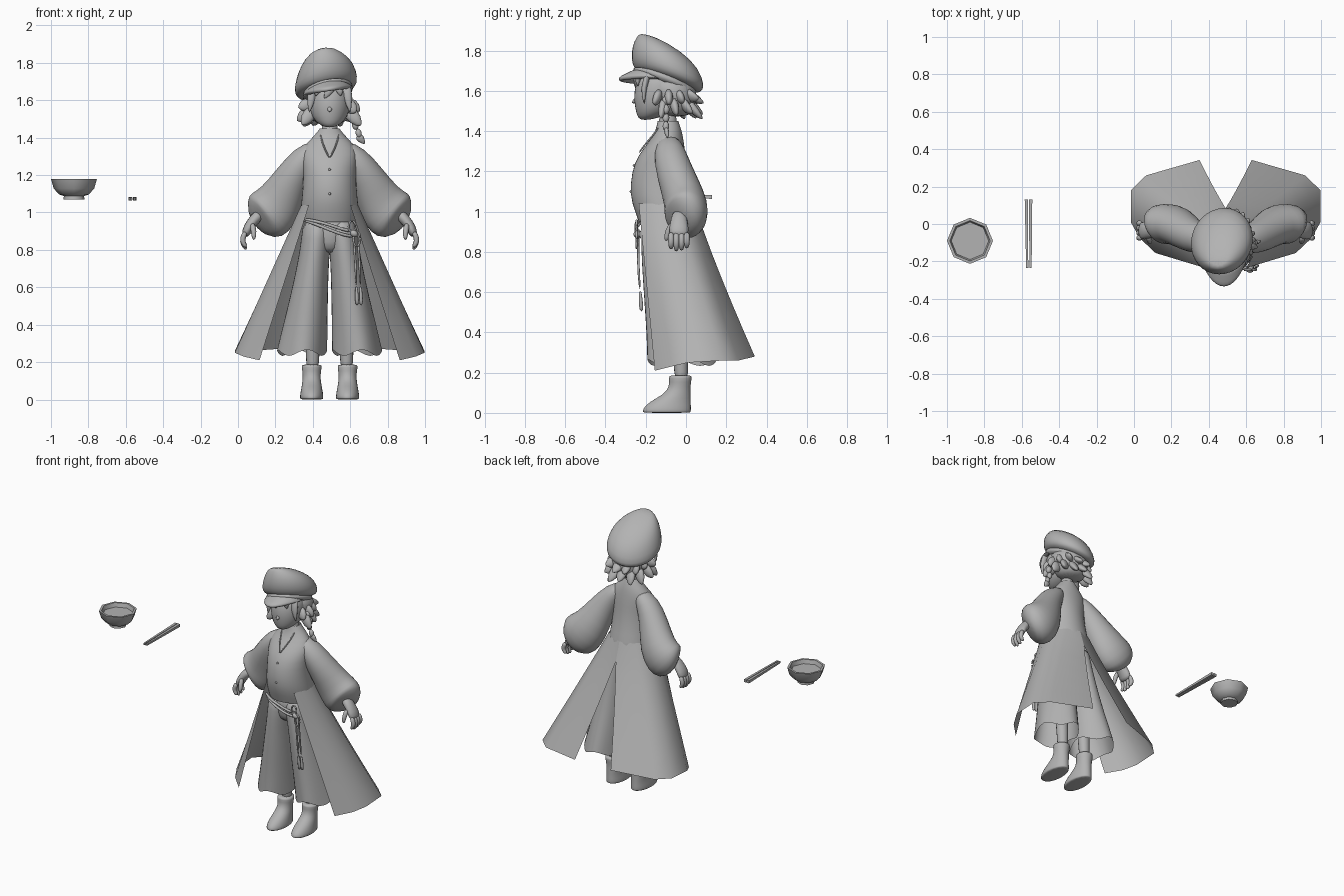
import bpy, bmesh, math, random
from mathutils import Vector, Euler

random.seed(4)
if "Cube" in bpy.data.objects:
    bpy.data.objects.remove(bpy.data.objects["Cube"])

clay = bpy.data.materials.new("plain_grey")
clay.use_nodes = True
GREY = (0.45, 0.45, 0.45, 1)
clay.diffuse_color = GREY
clay.node_tree.nodes["Principled BSDF"].inputs["Base Color"].default_value = GREY
FIGURE_X = 0.49


def loft(name, rings, closed=True, caps=(True, True), smooth=1, dx=FIGURE_X, thick=0, soft=True):
    """Skin a list of point rows, optionally closed and capped."""
    bm = bmesh.new()
    rows = [[bm.verts.new(Vector(p) + Vector((dx, 0, 0))) for p in r] for r in rings]
    n = len(rows[0])
    for a, b in zip(rows, rows[1:]):
        for i in range(n if closed else n - 1):
            j = (i + 1) % n
            bm.faces.new((a[i], a[j], b[j], b[i]))
    for row, cap in zip((rows[0], rows[-1]), caps):
        if closed and cap:
            bm.faces.new(row)
    bmesh.ops.recalc_face_normals(bm, faces=bm.faces)
    for f in bm.faces:
        f.smooth = soft
    me = bpy.data.meshes.new(name)
    bm.to_mesh(me)
    bm.free()
    me.materials.append(clay)
    ob = bpy.data.objects.new(name, me)
    bpy.context.collection.objects.link(ob)
    if thick:
        ob.modifiers.new("thickness", "SOLIDIFY").thickness = thick
    if smooth:
        ob.modifiers.new("smooth", "SUBSURF").levels = smooth
        ob.modifiers["smooth"].render_levels = smooth
    return ob


def ring(x, y, z, a, b, n=16, tilt=(0, 0), wave=0):
    """Tilted ellipse around a centre, with an optional wavy edge."""
    rot = Euler((math.radians(tilt[0]), math.radians(tilt[1]), 0)).to_matrix()
    pts = []
    for i in range(n):
        t = math.tau * i / n
        w = wave * (-1) ** (i // 2)
        p = Vector((a * math.cos(t) * (1 + 2 * w), b * math.sin(t) * (1 + 2 * w), w))
        pts.append(Vector((x, y, z)) + rot @ p)
    return pts


def tube(name, path, n=8, s=1, smooth=1, dx=FIGURE_X):
    """Tube through (x, y, z, width, depth) stations; s mirrors it."""
    c = [Vector((p[0] * s, p[1], p[2])) for p in path]
    rings = []
    for i, p in enumerate(path):
        t = (c[min(i + 1, len(c) - 1)] - c[max(i - 1, 0)]).normalized()
        ref = Vector((0, 0, 1)) if abs(t.y) > 0.9 else Vector((0, 1, 0))
        u = ref.cross(t).normalized()
        v = t.cross(u)
        rings.append([c[i] + u * p[3] * math.cos(math.tau * (k + .5) / n)
                      + v * p[-1] * math.sin(math.tau * (k + .5) / n) for k in range(n)])
    return loft(name, rings, smooth=smooth, dx=dx, soft=smooth > 0)


def rope(name, pts, r=0.008):
    return tube(name, [(*p, r) for p in pts], n=6)


def lock(name, root, tip, w, bend=(0, 0, 0)):
    """Tapered strand of hair."""
    a, b = Vector(root), Vector(tip)
    m = (a + b) / 2 + Vector(bend)
    return tube(name, [(*a, w, w * .6), (*m, w, w * .6), (*b, .003, .003)], n=6)


# Bowl with its filling, and chopsticks
bowl = loft("bowl", [ring(-.877, -.09, z, r, r, 8) for r, z in
                     ((.056, 1.07), (.054, 1.088), (.08, 1.097), (.108, 1.128), (.123, 1.18), (.108, 1.18), (.1, 1.152))],
            smooth=0, dx=0)
bpy.context.view_layer.objects.active = bowl
bowl.select_set(True)
bpy.ops.object.shade_smooth_by_angle(angle=math.radians(48))
for i, x in enumerate((-.575, -.553)):
    tube(f"chopstick_{i}", [(x + .004 - .004 * i, -.235, 1.073, .008), (x, .13, 1.073, .013)], n=4, smooth=0, dx=0)

# Head, nose and neck
loft("head", [ring(0, y, z, a, b) for z, y, a, b in
              ((1.455, -.205, .025, .022), (1.475, -.175, .065, .07), (1.515, -.145, .1, .11),
               (1.57, -.135, .112, .128), (1.63, -.13, .114, .124), (1.70, -.13, .09, .1))])
tube("nose", [(0, -.235, 1.56, .02), (0, -.255, 1.55, .014), (0, -.268, 1.54, .004)], n=8)
loft("neck", [ring(0, -.09, z, .045, .047, 12) for z in (1.35, 1.42, 1.5)])

# Beret with band and visor
TILT = (-20, -12)
loft("beret", [ring(x, y, z, a, b, 16, TILT) for x, y, z, a, b in
               ((-.015, -.105, 1.645, .13, .155), (-.02, -.09, 1.655, .165, .18), (-.02, -.09, 1.685, .179, .2),
                (-.02, -.1, 1.765, .158, .182), (-.033, -.13, 1.825, .11, .126), (-.037, -.175, 1.868, .052, .06))])
loft("hat_band", [ring(-.01, -.11, z, .14, .168, 16, TILT) for z in (1.615, 1.64, 1.675)])
visor = []
for k in range(4):
    row = []
    for i in range(11):
        t = math.radians(190 + 16 * i)
        out = k / 3 * math.sin(math.pi * i / 10)
        row.append((-.01 + math.cos(t) * (.14 + .01 * out), -.11 + math.sin(t) * (.14 + .095 * out),
                    1.63 - .08 * math.sin(t) - .045 * out + .02 * math.cos(t)))
    visor.append(row)
loft("visor", visor, closed=False, thick=.025)

# Hair: cap, back and side locks, fringe, braid
loft("hair_cap", [ring(0, y, z, a, b) for z, y, a, b in
                  ((1.47, -.05, .07, .06), (1.51, -.055, .115, .1), (1.6, -.065, .135, .128), (1.68, -.09, .11, .11))])
for k in range(2):
    for i in range(9):
        t = math.radians(-25 + 230 * (i + k * .5) / 8.5)
        c, s = math.cos(t), math.sin(t)
        r = random.uniform(.9, 1.08)
        lock(f"hair_lock_{k}_{i}", (.09 * c, -.09 + .09 * s, 1.6 - .04 * k),
             (.165 * c * r, -.09 + .175 * s * r, random.uniform(1.53, 1.57) - .075 * k), .045,
             (.015 * c, .015 * s, -.02))
for i, (x, tx, tz) in enumerate(((-.085, -.11, 1.53), (-.055, -.075, 1.62), (.025, -.03, 1.605),
                                 (.045, .06, 1.62), (.085, .11, 1.53))):
    y = -.225 + 6 * x * x
    lock(f"fringe_{i}", (x, y, 1.70), (tx, y - .025, tz), .032, (0, -.02, 0))
for i in range(4):
    x, z = .125 + .012 * (i % 2) + .006 * i, 1.55 - .042 * i
    tube(f"braid_{i}", [(x - .006, -.1, z + .026, .01), (x, -.1, z, .028 - .002 * i), (x + .006, -.1, z - .026, .01)])
lock("braid_tip", (.15, -.1, 1.415), (.188, -.09, 1.365), .026)

# Coat body
loft("coat_body", [ring(0, y, z, a, b, 20) for z, y, a, b in
                   ((1.45, -.09, .052, .052), (1.40, -.085, .092, .066), (1.345, -.098, .15, .088),
                    (1.28, -.12, .15, .12), (1.20, -.132, .14, .14), (1.08, -.125, .15, .157),
                    (1.0, -.1, .16, .155), (.95, -.095, .15, .142))], caps=(False, False))

# Coat skirt: two flared panels, open at the front and slit at the back
TOP = ((.11, -.235), (.14, -.18), (.152, -.11), (.14, -.04), (.09, .018), (0, .045))
HEM = ((.375, -.155, .21), (.46, -.075, .23), (.507, .01, .25), (.507, .18, .26), (.425, .26, .26), (.14, .342, .28))
ROWS = 7
for s, side in ((-1, "right"), (1, "left")):
    rows = []
    for k in range(ROWS):
        f = k / (ROWS - 1)
        row = []
        for i, ((a, b), (c, d, e)) in enumerate(zip(TOP, HEM)):
            g = max(0, f - 1 / 6) * 1.2 if i == 5 else f
            h = f ** 1.13 if i > 2 else f
            row.append((s * (a + (c - a) * g), b + (d - b) * h, 1.04 + (e - 1.04) * f))
        rows.append(row)
    loft(f"coat_skirt_{side}", rows, closed=False, smooth=0)

    # Balloon sleeve and hand
    tube(f"sleeve_{side}", [(.06, -.085, 1.365, .035, .05), (.13, -.085, 1.3, .075, .082), (.2, -.055, 1.19, .095, .095),
                            (.262, -.005, 1.06, .13, .107), (.32, .003, .995, .152, .115), (.365, -.005, .965, .135, .108),
                            (.385, -.025, .95, .06, .06)], n=14, s=s)
    tube(f"palm_{side}", [(.365, -.03, 1.0, .034, .04), (.405, -.035, .96, .032, .044),
                          (.435, -.035, .92, .03, .054), (.455, -.035, .87, .024, .052)], s=s)
    for i in range(4):
        y = -.074 + .026 * i
        d = .012 * abs(i - 1.3)
        tube(f"finger_{side}_{i}", [(.45, y, .9, .018), (.466, y, .86, .018),
                                    (.464, y, .83 + d / 2, .017), (.445, y, .797 + d, .011)], n=6, s=s)
    tube(f"thumb_{side}", [(.415, -.065, .945, .018), (.405, -.092, .9, .019), (.405, -.1, .85, .011)], n=6, s=s)

    # Wide trouser leg, shin and boot
    loft(f"trouser_leg_{side}", [ring(s * x, y, z, a, b, 16, (0, 0), w) for z, x, y, a, b, w in
                                 ((.98, .062, -.1, .08, .125, 0), (.86, .071, -.093, .082, .133, 0),
                                  (.75, .086, -.083, .083, .14, 0), (.55, .11, -.06, .103, .15, 0),
                                  (.38, .132, -.035, .121, .162, .01), (.25, .147, -.02, .134, .172, .018))],
         caps=(True, False))
    tube(f"shin_{side}", [(.09, -.04, .45, .05), (.09, -.025, .28, .04), (.092, -.022, .12, .038)], s=s)
    loft(f"boot_{side}", [ring(s * .096, y, z, a, b, 14) for z, y, a, b in
                          ((.188, -.028, .052, .056), (.178, -.028, .057, .06), (.13, -.03, .047, .052), (.09, -.045, .052, .07),
                           (.055, -.08, .058, .106), (.02, -.095, .065, .124), (.004, -.095, .063, .122), (0, -.095, .06, .12))])
    rope(f"necklace_{side}", [(s * .05, -.135, 1.42), (s * .04, -.167, 1.375), (s * .022, -.207, 1.33), (0, -.235, 1.29)], .005)

# Trouser hips
loft("trouser_hips", [ring(0, y, z, a, b, 18) for z, y, a, b in
                      ((1.0, -.1, .12, .11), (.92, -.095, .135, .122), (.84, -.09, .12, .12), (.775, -.085, .05, .1))])

# Rope belt, knot, tassels and buttons
for i, dz in enumerate((0, -.028)):
    rope(f"belt_{i}", [(-.14, -.19, .965 + dz / 4), (-.08, -.24, .955 + dz / 2), (0, -.252, .935 + dz),
                       (.08, -.245, .905 + dz), (.13, -.225, .9 + dz)], .01)
    x = .125 + .022 * i
    rope(f"tassel_cord_{i}", [(x, -.235, .89), (x + .012, -.24, .76), (x + .018, -.228, .6)], .007)
    tube(f"tassel_{i}", [(x + .018, -.228, .61, .008), (x + .02, -.225, .56, .011), (x + .022, -.22, .5, .014)], n=6)
for i, (x, z, h) in enumerate(((.12, .925, .035), (.145, .86, .045))):
    rope(f"belt_loop_{i}", [(x + .02 * math.cos(t), -.245, z + h * math.sin(t))
                            for t in (math.tau * k / 8 for k in range(9))], .007)
tube("belt_knot", [(.11, -.24, .9, .012), (.13, -.245, .888, .024), (.15, -.24, .875, .012)])
for i, (y, z) in enumerate(((-.262, 1.23), (-.278, 1.1))):
    tube(f"button_{i}", [(0, y + .012, z, .009), (0, y - .004, z, .007)], n=8)
